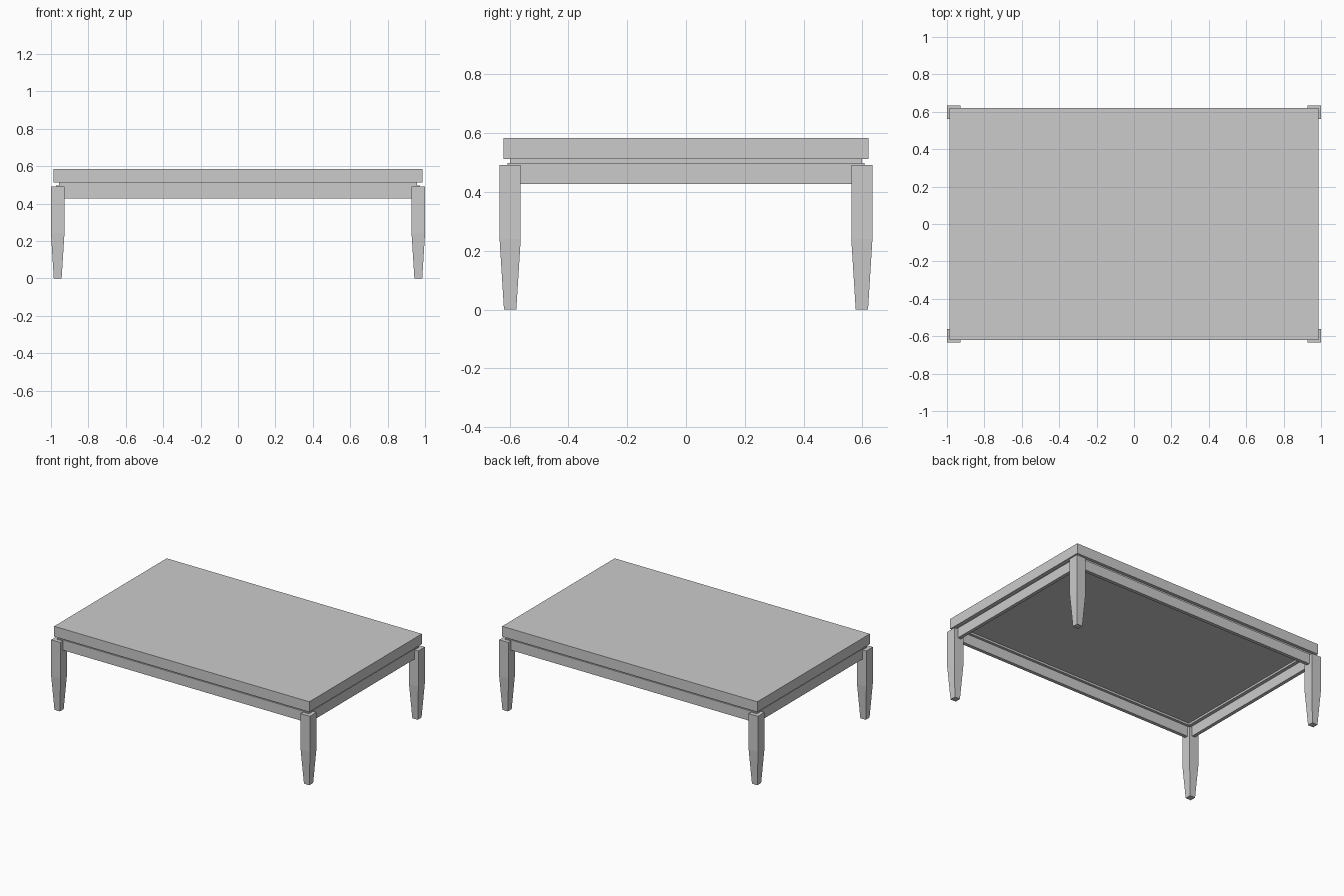
import bpy, bmesh

if "Cube" in bpy.data.objects:
    bpy.data.objects.remove(bpy.data.objects["Cube"])


def make_object(name, bm):
    bmesh.ops.recalc_face_normals(bm, faces=bm.faces)
    mesh = bpy.data.meshes.new(name)
    bm.to_mesh(mesh)
    bm.free()
    obj = bpy.data.objects.new(name, mesh)
    bpy.context.collection.objects.link(obj)
    return obj


def loft(name, sections, cx=0, cy=0, closed=False):
    """Join rectangles (half_x, half_y, z); closed makes a hollow frame."""
    bm = bmesh.new()
    rings = [[bm.verts.new((cx + sx * hx, cy + sy * hy, z))
              for sx, sy in ((-1, -1), (1, -1), (1, 1), (-1, 1))]
             for hx, hy, z in sections]
    pairs = list(zip(rings, rings[1:]))
    if closed:
        pairs.append((rings[-1], rings[0]))
    else:
        bm.faces.new(rings[0])
        bm.faces.new(rings[-1])
    for a, b in pairs:
        for i in range(4):
            j = (i + 1) % 4
            bm.faces.new((a[i], a[j], b[j], b[i]))
    return make_object(name, bm)


def frame(name, hx, hy, width, z0, z1):
    ix, iy = hx - width, hy - width
    return loft(name, [(hx, hy, z0), (hx, hy, z1), (ix, iy, z1), (ix, iy, z0)],
                closed=True)


# Table top slab
loft("table_top", [(0.986, 0.621, 0.512), (0.986, 0.621, 0.584)])

# Recessed spacer between top and apron
frame("spacer", 0.958, 0.599, 0.034, 0.498, 0.512)

# Apron rails
frame("apron", 0.972, 0.607, 0.024, 0.427, 0.498)

# Four legs, straight above and tapered below
for side, sx in (("left", -1), ("right", 1)):
    for end, sy in (("front", -1), ("back", 1)):
        loft(f"{end}_{side}_leg",
             [(0.021, 0.021, 0), (0.036, 0.036, 0.24), (0.036, 0.036, 0.491)],
             sx * 0.964, sy * 0.598)
